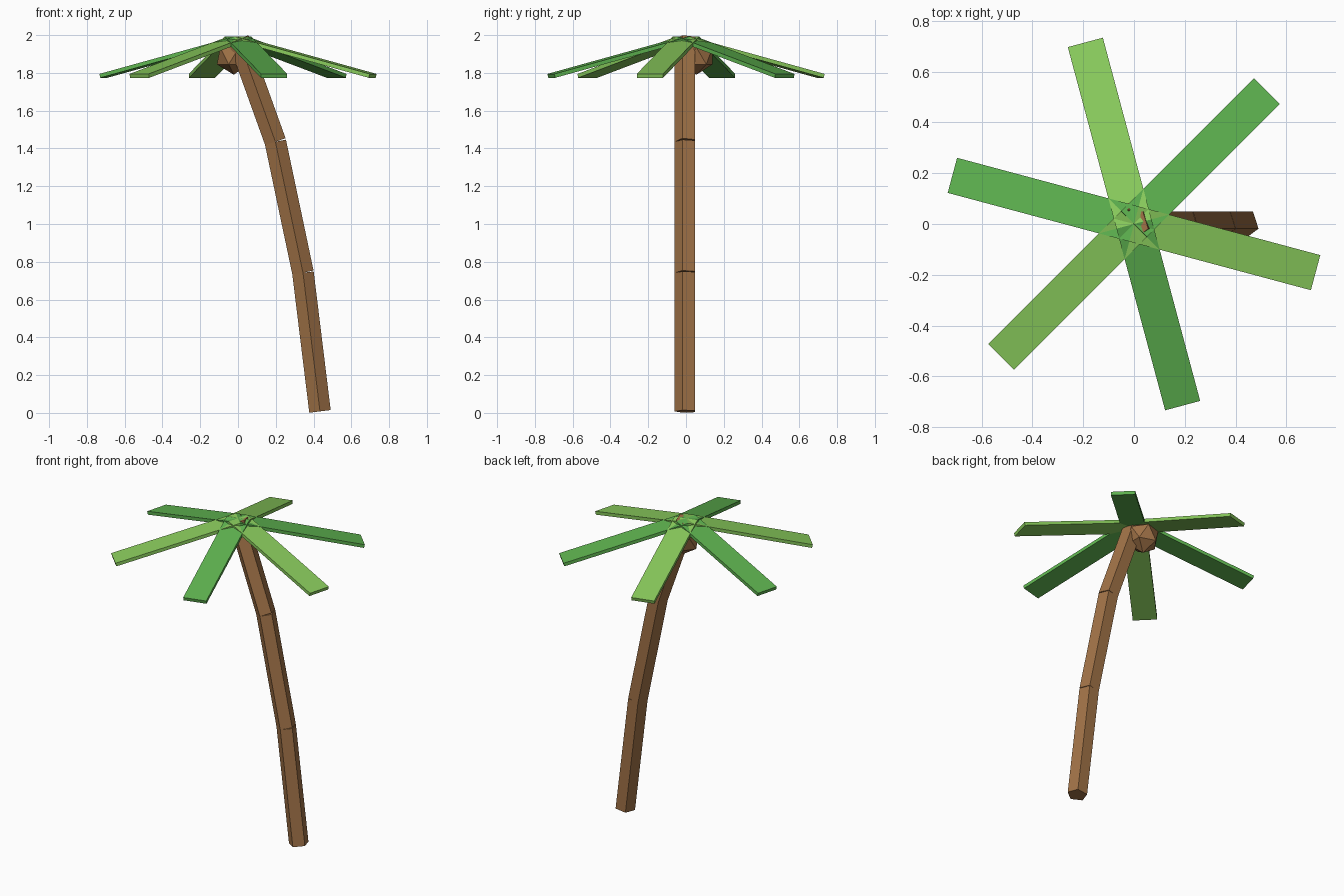
import bpy, bmesh, math
from mathutils import Matrix, Vector

if "Cube" in bpy.data.objects:
    bpy.data.objects.remove(bpy.data.objects["Cube"])


def material(name, srgb):
    m = bpy.data.materials.new(name)
    m.diffuse_color = [((c / 255 + 0.055) / 1.055) ** 2.4 for c in srgb] + [1]
    m.use_nodes = True
    m.node_tree.nodes["Principled BSDF"].inputs["Base Color"].default_value = m.diffuse_color
    return m


BARK = material("bark brown", (160, 114, 71))
LIGHT = material("light leaf green", (137, 203, 92))
DARK = material("dark leaf green", (95, 180, 80))


def add_object(name, bm, mat):
    bmesh.ops.recalc_face_normals(bm, faces=bm.faces)
    me = bpy.data.meshes.new(name)
    bm.to_mesh(me)
    bm.free()
    me.materials.append(mat)
    ob = bpy.data.objects.new(name, me)
    bpy.context.collection.objects.link(ob)


# Trunk: three straight five-sided logs, each leaning further than the last
joints = [Vector((0.434, 0, 0.008)), Vector((0.344, 0, 0.742)),
          Vector((0.198, 0, 1.435)), Vector((0.002, 0, 1.98))]
for i, (a, b) in enumerate(zip(joints, joints[1:])):
    d = b - a
    lean = Matrix.Rotation(math.atan2(d.x, d.z), 4, 'Y')
    bm = bmesh.new()
    rings = []
    for z in (0, d.length):
        rings.append([bm.verts.new(a + lean @ Vector((0.06 * math.cos(t), 0.06 * math.sin(t), z)))
                      for t in (math.radians(-90 + 72 * k) for k in range(5))])
    for k in range(5):
        n = (k + 1) % 5
        bm.faces.new((rings[0][k], rings[0][n], rings[1][n], rings[1][k]))
    for ring in rings:
        bm.faces.new(ring)
    add_object(f"trunk_segment_{i + 1}", bm, BARK)

# Coconut tucked under the crown
bm = bmesh.new()
bmesh.ops.create_icosphere(bm, subdivisions=1, radius=0.1,
                           matrix=Matrix.Translation((-0.022, 0.055, 1.89)))
add_object("coconut", bm, BARK)

# Leaves: six flat sloping planks in alternating greens
LENGTH, WIDTH, THICK = 0.767, 0.143, 0.021
for i in range(6):
    bm = bmesh.new()
    place = (Matrix.Translation((0, 0, 1.993))
             @ Matrix.Rotation(math.radians(45 + 60 * i), 4, 'Z')
             @ Matrix.Rotation(math.radians(15), 4, 'Y')
             @ Matrix.Translation((LENGTH / 2, 0, -THICK / 2))
             @ Matrix.Diagonal((LENGTH, WIDTH, THICK, 1)))
    bmesh.ops.create_cube(bm, size=1, matrix=place)
    add_object(f"leaf_{i + 1}", bm, LIGHT if i % 2 else DARK)
